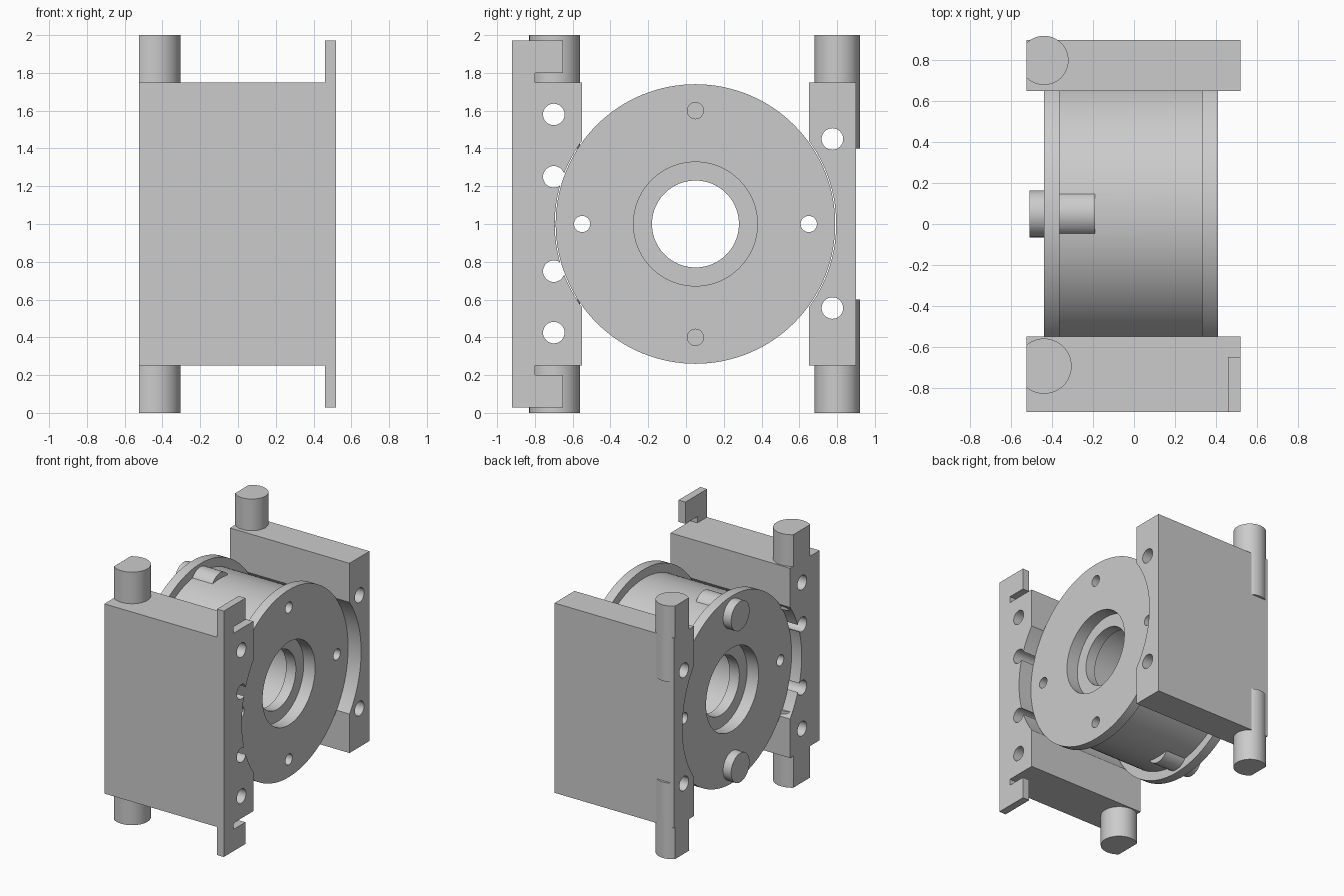
import bpy, bmesh, math
from math import cos, sin, pi, sqrt
from mathutils import Vector

if "Cube" in bpy.data.objects:
    bpy.data.objects.remove(bpy.data.objects["Cube"])

CY, CZ = 0.05, 1.0          # housing axis (runs along x)
X0, X1 = -0.525, 0.52       # plate extents


def finish(name, bm):
    bmesh.ops.recalc_face_normals(bm, faces=bm.faces[:])
    me = bpy.data.meshes.new(name)
    bm.to_mesh(me)
    bm.free()
    ob = bpy.data.objects.new(name, me)
    bpy.context.collection.objects.link(ob)
    return ob


def prism(name, pts, offset):
    """Extrude a closed outline of 3D points along offset."""
    bm = bmesh.new()
    face = bm.faces.new([bm.verts.new(p) for p in pts])
    ext = bmesh.ops.extrude_face_region(bm, geom=[face])
    vs = [g for g in ext['geom'] if isinstance(g, bmesh.types.BMVert)]
    bmesh.ops.translate(bm, verts=vs, vec=Vector(offset))
    return finish(name, bm)


def yz_prism(name, outline, x0, x1):
    return prism(name, [(x0, y, z) for y, z in outline], (x1 - x0, 0, 0))


def rod_x(name, x0, x1, y, z, r, n=32):
    ring = [(y + r * cos(2 * pi * i / n), z + r * sin(2 * pi * i / n)) for i in range(n)]
    return yz_prism(name, ring, x0, x1)


def combine(ob, others, op):
    """Apply a boolean with each helper object, then remove the helper."""
    for o in others:
        m = ob.modifiers.new(op.lower(), 'BOOLEAN')
        m.operation, m.object, m.solver = op, o, 'EXACT'
        bpy.context.view_layer.objects.active = ob
        bpy.ops.object.modifier_apply(modifier=m.name)
        bpy.data.objects.remove(o, do_unlink=True)


def smooth(ob):
    bpy.ops.object.select_all(action='DESELECT')
    ob.select_set(True)
    bpy.context.view_layer.objects.active = ob
    bpy.ops.object.shade_smooth_by_angle(angle=math.radians(30))


def pivot_pin(y, r, z0, z1):
    """Vertical pin with a flat flush with the plate end."""
    cx = -0.44
    a = math.acos((X0 - cx) / r)
    n = 40
    pts = [(cx + r * cos(-a + 2 * a * i / n), y + r * sin(-a + 2 * a * i / n), z0)
           for i in range(n + 1)]
    return prism("pin", pts, (0, 0, z1 - z0))


def side_plate(name, outline, pin_y, pin_r, hole_y, hole_zs):
    ob = yz_prism(name, outline, X0, X1)
    combine(ob, [rod_x("recess", -1, 1, CY, CZ, 0.745, 128)], 'DIFFERENCE')
    combine(ob, [pivot_pin(pin_y, pin_r, a, b) for a, b in ((0, 0.6), (1.4, 2))], 'UNION')
    combine(ob, [rod_x("bolt", -1, 1, hole_y, z, 0.057) for z in hole_zs], 'DIFFERENCE')
    return ob


def rect(y0, y1, z0, z1):
    return [(y0, z0), (y1, z0), (y1, z1), (y0, z1)]


# Front plate with hooked end tabs
front = side_plate("front_plate", rect(-0.92, -0.55, 0.25, 1.75), -0.695, 0.135,
                   -0.70, (0.425, 0.75, 1.25, 1.58))
tabs = []
for base, s in ((1.75, 1), (0.25, -1)):
    hook = [(-0.92, 0), (-0.80, 0), (-0.80, 0.05), (-0.65, 0.05), (-0.65, 0.222), (-0.92, 0.222)]
    tabs.append(yz_prism("tab", [(y, base + s * h) for y, h in hook], 0.46, X1))
combine(front, tabs, 'UNION')

# Back plate
back = side_plate("back_plate", rect(0.65, 0.90, 0.25, 1.75), 0.80, 0.12,
                  0.775, (0.555, 1.45))

# Flanged housing: revolved section with stepped bore (x, radius)
profile = [(-0.44, 0.328), (-0.44, 0.74), (-0.365, 0.74), (-0.365, 0.67),
           (0.335, 0.67), (0.335, 0.74), (0.41, 0.74), (0.41, 0.328),
           (0.31, 0.328), (0.31, 0.23), (0.225, 0.23), (0.225, 0.328),
           (-0.255, 0.328), (-0.255, 0.23), (-0.34, 0.23), (-0.34, 0.328)]
bm = bmesh.new()
N = 128
rings = [[bm.verts.new((x, CY + r * cos(2 * pi * i / N), CZ + r * sin(2 * pi * i / N)))
          for i in range(N)] for x, r in profile]
for a, b in zip(rings, rings[1:] + rings[:1]):
    for i in range(N):
        j = (i + 1) % N
        bm.faces.new((a[i], a[j], b[j], b[i]))
housing = finish("flanged_housing", bm)

# Dowels above and below, bolt holes on the pitch circle
combine(housing, [rod_x("dowel", -0.51, -0.19, CY, CZ + s * 0.6, 0.115, 48) for s in (1, -1)], 'UNION')
combine(housing, [rod_x("hole", -1, 1, CY + s * 0.6, CZ, 0.043) for s in (1, -1)], 'DIFFERENCE')
combine(housing, [rod_x("hole", 0.2, 1, CY, CZ + s * 0.6, 0.043) for s in (1, -1)], 'DIFFERENCE')

for ob in (front, back, housing):
    smooth(ob)
